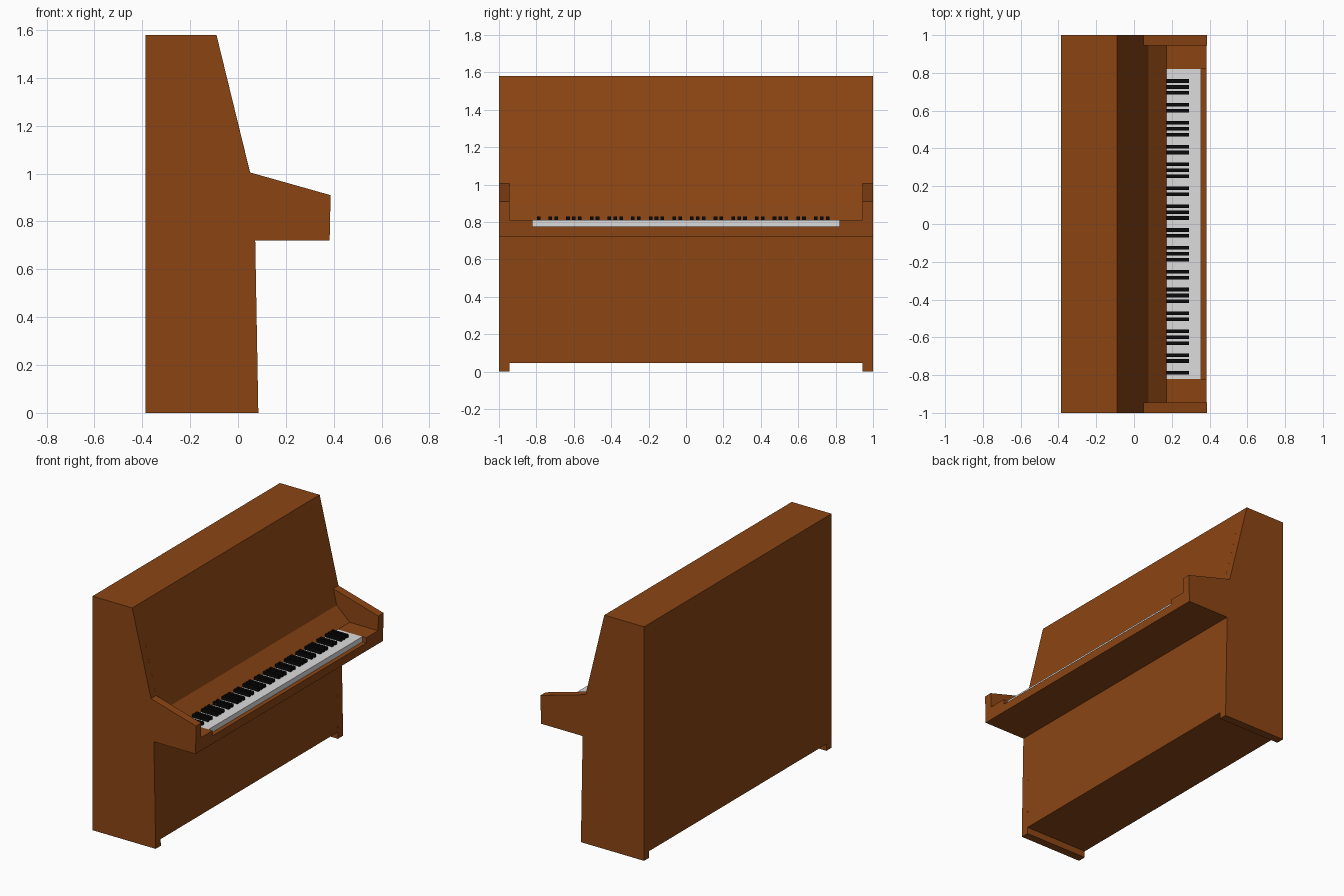
import bpy
import bmesh

default = bpy.data.objects.get("Cube")
if default:
    bpy.data.objects.remove(default, do_unlink=True)


def make_material(name, rgb):
    mat = bpy.data.materials.new(name)
    mat.use_nodes = True
    mat.diffuse_color = (*rgb, 1)
    mat.node_tree.nodes["Principled BSDF"].inputs["Base Color"].default_value = (*rgb, 1)
    return mat


wood = make_material("brown wood", (0.258, 0.06, 0.007))
ivory = make_material("white key", (0.72, 0.72, 0.72))
ebony = make_material("black key", (0.003, 0.003, 0.003))


def add_object(name, bm, mat):
    bmesh.ops.recalc_face_normals(bm, faces=bm.faces)
    mesh = bpy.data.meshes.new(name)
    bm.to_mesh(mesh)
    bm.free()
    mesh.materials.append(mat)
    obj = bpy.data.objects.new(name, mesh)
    bpy.context.collection.objects.link(obj)
    return obj


def add_prism(bm, profile, y0, y1):
    """Extrude an (x, z) profile from y0 to y1."""
    face = bm.faces.new([bm.verts.new((x, y0, z)) for x, z in profile])
    extruded = bmesh.ops.extrude_face_region(bm, geom=[face], use_keep_orig=True)
    moved = [v for v in extruded["geom"] if isinstance(v, bmesh.types.BMVert)]
    bmesh.ops.translate(bm, verts=moved, vec=(0, y1 - y0, 0))


def prism(name, profile, y0, y1, mat):
    bm = bmesh.new()
    add_prism(bm, profile, y0, y1)
    return add_object(name, bm, mat)


def rectangle(x0, x1, z0, z1):
    return [(x0, z0), (x1, z0), (x1, z1), (x0, z1)]


BACK, FRONT = -0.387, 0.387
INNER = 0.945       # inside face of the end panels
KEYS = 0.82         # half length of the keyboard
BED, KEY_TOP = 0.775, 0.81
KEY_BACK = 0.172

# Cabinet between the end panels: lower panel, key bed, fallboard, sloping front
cabinet = [(BACK, 0.045), (0.084, 0.045), (0.072, 0.72), (0.383, 0.72),
           (0.384, BED), (KEY_BACK, BED), (KEY_BACK, KEY_TOP), (0.076, 0.9),
           (-0.09, 1.58), (BACK, 1.58)]
prism("cabinet", cabinet, -INNER, INNER, wood)

# End panels with arms and feet, and the blocks beside the keyboard
end_panel = [(BACK, 0), (0.085, 0), (0.072, 0.72), (0.383, 0.72),
             (FRONT, 0.91), (0.05, 1.005), (-0.09, 1.58), (BACK, 1.58)]
for side, label in ((-1, "right"), (1, "left")):
    prism(f"end_panel_{label}", end_panel, side * INNER, side, wood)
    prism(f"key_block_{label}", rectangle(KEY_BACK, 0.384, BED, KEY_TOP),
          side * KEYS, side * INNER, wood)

# White keys, laid edge to edge
prism("white_keys", rectangle(KEY_BACK, 0.355, BED, KEY_TOP), -KEYS, KEYS, ivory)

# Black keys over the joints of the white ones, starting on the note A
WHITE_COUNT = 52
step = 2 * KEYS / WHITE_COUNT
half = 0.0095
bm = bmesh.new()
for i in range(WHITE_COUNT - 1):
    if "ABCDEFG"[i % 7] in "ACDFG":
        y = -KEYS + (i + 1) * step
        add_prism(bm, rectangle(KEY_BACK, 0.29, KEY_TOP - 0.005, 0.83), y - half, y + half)
add_object("black_keys", bm, ebony)
